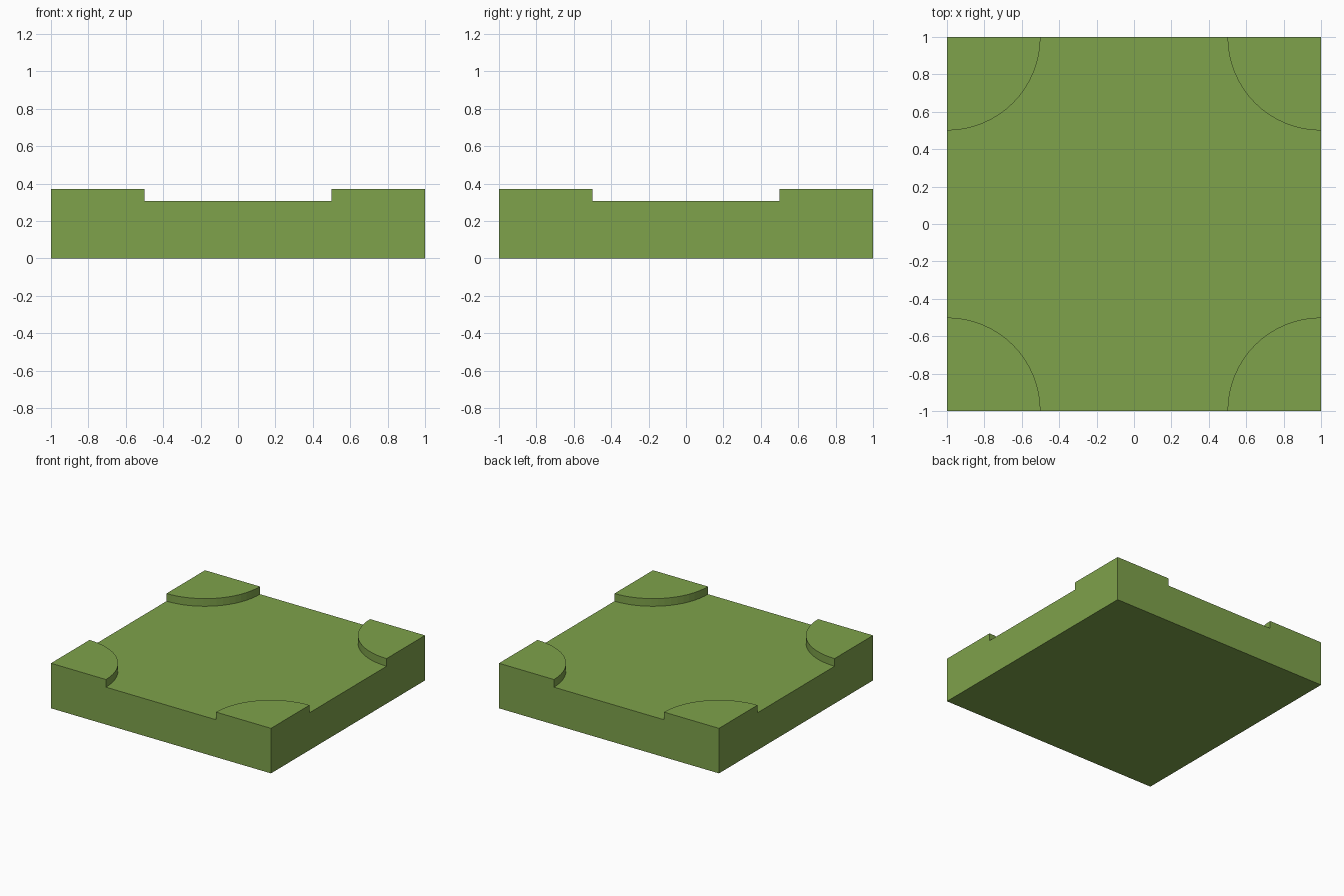
import bpy
import bmesh
from math import sin, cos, pi
from mathutils import Vector

if "Cube" in bpy.data.objects:
    bpy.data.objects.remove(bpy.data.objects["Cube"])

BASE_H, TOP_H, RADIUS, SEGS = 0.307, 0.37, 0.5, 16

bm = bmesh.new()


def raise_faces(faces, height):
    """Extrude a face region upwards and return its new top faces."""
    geom = bmesh.ops.extrude_face_region(bm, geom=faces)["geom"]
    verts = [g for g in geom if isinstance(g, bmesh.types.BMVert)]
    bmesh.ops.translate(bm, verts=verts, vec=(0, 0, height))
    return [g for g in geom if isinstance(g, bmesh.types.BMFace)]


# Ground plan: a square split into four corner sectors and the floor between them
outline, sectors = [], []
for k, (x, y) in enumerate([(-1, -1), (1, -1), (1, 1), (-1, 1)]):
    start = pi / 2 * (k + 1)
    corner = Vector((x, y, 0))
    arc = []
    for i in range(SEGS + 1):
        a = start - pi / 2 * i / SEGS
        arc.append(bm.verts.new(corner + RADIUS * Vector((cos(a), sin(a), 0))))
    sectors.append([bm.verts.new(corner)] + arc[::-1])
    outline += arc
plan = [bm.faces.new(outline)] + [bm.faces.new(s) for s in sectors]

# Slab, then the raised corner platforms
tops = raise_faces(plan, BASE_H)
corners = [f for f in tops if len(f.verts) == SEGS + 2]
raise_faces(corners, TOP_H - BASE_H)

# Merge coplanar faces so the sides and underside are clean
bmesh.ops.recalc_face_normals(bm, faces=bm.faces[:])
bmesh.ops.dissolve_limit(bm, angle_limit=0.01, verts=bm.verts[:], edges=bm.edges[:])

mesh = bpy.data.meshes.new("ground_tile")
bm.to_mesh(mesh)
bm.free()
tile = bpy.data.objects.new("ground_tile", mesh)
bpy.context.collection.objects.link(tile)

# Grass colour
grass = bpy.data.materials.new("grass_green")
grass.diffuse_color = (0.21, 0.36, 0.07, 1)
grass.use_nodes = True
grass.node_tree.nodes["Principled BSDF"].inputs["Base Color"].default_value = grass.diffuse_color
mesh.materials.append(grass)
